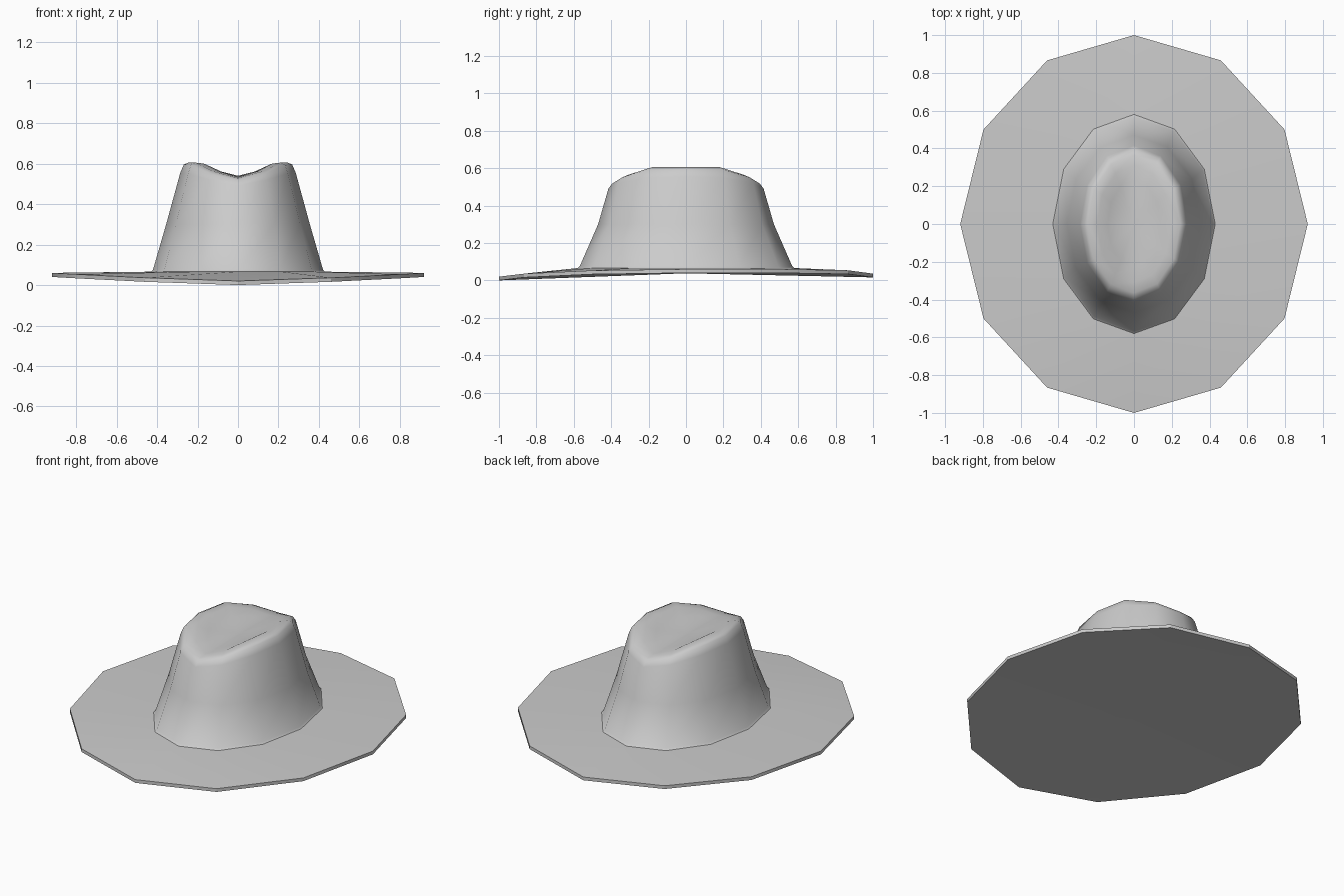
import bpy, bmesh
from math import sin, cos, radians

SIDES = 12
if "Cube" in bpy.data.objects:
    bpy.data.objects.remove(bpy.data.objects["Cube"], do_unlink=True)

felt = bpy.data.materials.new("grey felt")
felt.use_nodes = True
GREY = (0.6, 0.6, 0.6, 1)
felt.diffuse_color = GREY
felt.node_tree.nodes["Principled BSDF"].inputs["Base Color"].default_value = GREY


def add_ring(bm, rx, ry, height):
    """Oval ring; height(step) takes the signed step from side (0) to back (+3) or front (-3)."""
    verts = []
    for k in range(SIDES):
        step = k if k <= 3 else (6 - k if k <= 9 else k - 12)
        a = radians(k * 360 / SIDES)
        verts.append(bm.verts.new((rx * cos(a), ry * sin(a), height(step))))
    return verts


def bridge(bm, a, b):
    for k in range(SIDES):
        n = (k + 1) % SIDES
        bm.faces.new((a[k], a[n], b[n], b[k]))


def fan(bm, ring, z):
    tip = bm.verts.new((0, 0, z))
    for k in range(SIDES):
        bm.faces.new((ring[k], ring[(k + 1) % SIDES], tip))


def finish(bm, name, angle):
    bmesh.ops.recalc_face_normals(bm, faces=bm.faces)
    mesh = bpy.data.meshes.new(name)
    bm.to_mesh(mesh)
    bm.free()
    mesh.materials.append(felt)
    mesh.shade_smooth()
    mesh.set_sharp_from_angle(angle=radians(angle))
    obj = bpy.data.objects.new(name, mesh)
    bpy.context.collection.objects.link(obj)


# Brim: thin disc drooping at front and back
droop = {-3: 0.02, -2: 0.036, -1: 0.053, 0: 0.06, 1: 0.06, 2: 0.054, 3: 0.036}
bm = bmesh.new()
under = add_ring(bm, 0.92, 1, lambda s: droop[s] - 0.02)
outer = add_ring(bm, 0.92, 1, lambda s: droop[s])
inner = add_ring(bm, 0.43, 0.58, lambda s: 0.066)
bridge(bm, under, outer)
bridge(bm, outer, inner)
fan(bm, under, 0.038)
fan(bm, inner, 0.066)
finish(bm, "brim", 30)

# Crown: tapered oval wall, rounded rim and a dented top; heights run side to end
crown = [
    (0.43, 0.58, (0.066,) * 4),
    (0.42, 0.568, (0.076,) * 4),
    (0.355, 0.47, (0.3,) * 4),
    (0.285, 0.415, (0.555, 0.55, 0.52, 0.49)),
    (0.268, 0.395, (0.595, 0.593, 0.55, 0.517)),
    (0.245, 0.365, (0.605, 0.605, 0.562, 0.528)),
    (0.195, 0.31, (0.603, 0.6, 0.562, 0.533)),
    (0.14, 0.23, (0.57, 0.57, 0.555, 0.536)),
]
bm = bmesh.new()
last = None
for rx, ry, z in crown:
    ring = add_ring(bm, rx, ry, lambda s: z[abs(s)])
    if last:
        bridge(bm, last, ring)
    last = ring
fan(bm, last, 0.54)
finish(bm, "crown", 70)
